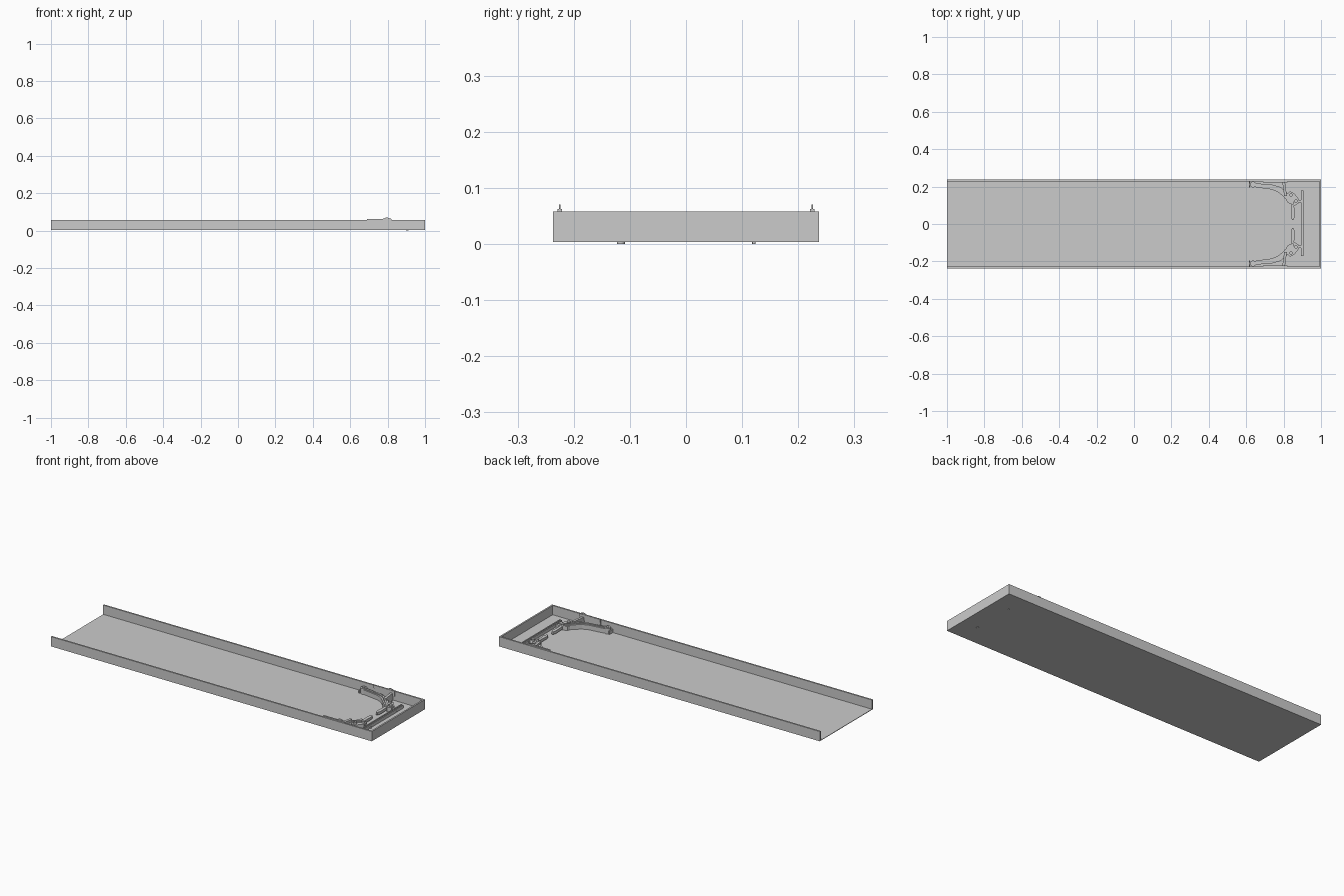
import bpy, bmesh, math
from mathutils import Vector

if "Cube" in bpy.data.objects:
    bpy.data.objects.remove(bpy.data.objects["Cube"])


def finish(name, bm, smooth=False):
    bmesh.ops.recalc_face_normals(bm, faces=bm.faces)
    me = bpy.data.meshes.new(name)
    bm.to_mesh(me)
    bm.free()
    ob = bpy.data.objects.new(name, me)
    bpy.context.collection.objects.link(ob)
    if smooth:
        bpy.context.view_layer.objects.active = ob
        ob.select_set(True)
        bpy.ops.object.shade_smooth_by_angle(angle=math.radians(35))
        ob.select_set(False)
    return ob


def prism(name, pts, axis_fn, a, b):
    """Extrude a 2D outline between a and b; axis_fn maps (u, v, w) to xyz."""
    bm = bmesh.new()
    face = bm.faces.new([bm.verts.new(axis_fn(u, v, a)) for u, v in pts])
    ext = bmesh.ops.extrude_face_region(bm, geom=[face])
    shift = Vector(axis_fn(0, 0, b)) - Vector(axis_fn(0, 0, a))
    bmesh.ops.translate(bm, vec=shift, verts=[e for e in ext["geom"] if isinstance(e, bmesh.types.BMVert)])
    return finish(name, bm)


def flat(u, v, w):
    return (u, v, w)


def upright(u, v, w):
    return (u, w, v)


def box(name, x0, x1, y0, y1, z0, z1):
    return prism(name, [(x0, y0), (x1, y0), (x1, y1), (x0, y1)], flat, z0, z1)


def cylinder(name, x, y, r, z0, z1, n=20):
    bm = bmesh.new()
    bmesh.ops.create_cone(bm, cap_ends=True, segments=n, radius1=r, radius2=r, depth=z1 - z0)
    bmesh.ops.translate(bm, vec=(x, y, (z0 + z1) / 2), verts=bm.verts)
    return finish(name, bm, True)


def strip(name, path, widths, z0, z1):
    """Flat link of varying width following a path."""
    left, right = [], []
    for i, p in enumerate(path):
        p0, p1 = path[max(i - 1, 0)], path[min(i + 1, len(path) - 1)]
        d = (Vector(p1) - Vector(p0)).normalized()
        n = Vector((-d.y, d.x)) * widths[i] / 2
        left.append(tuple(Vector(p) + n))
        right.append(tuple(Vector(p) - n))
    return prism(name, left + right[::-1], flat, z0, z1)


W, FLOOR, BASE, TOP, T = 0.237, 0.006, 0.003, 0.058, 0.009

# Channel: thin floor, U-shaped rim open at the left end
box("channel_floor", -1, 1, -W, W, BASE, FLOOR)
prism("channel_rim", [(-1, -W), (1, -W), (1, W), (-1, W), (-1, W - T), (1 - T, W - T),
                      (1 - T, -W + T), (-1, -W + T)], flat, BASE, TOP)

# Mirrored linkage arms
arm_path = [(0.636, 0.211), (0.69, 0.202), (0.74, 0.197), (0.775, 0.185), (0.80, 0.165), (0.82, 0.142), (0.848, 0.118)]
fin = [(0.69, 0.03), (0.69, 0.062), (0.775, 0.063), (0.79, 0.070), (0.80, 0.070), (0.82, 0.063), (0.82, 0.03)]
for side, s in (("back", 1), ("front", -1)):
    path = [(x, y * s) for x, y in arm_path]
    strip(side + "_arm", path, [0.024, 0.022, 0.026, 0.03, 0.03, 0.026, 0.026], FLOOR, 0.032)
    strip(side + "_arm_rib", path, [0.01] * 7, 0.03, 0.037)
    cylinder(side + "_pivot", 0.636, 0.211 * s, 0.016, FLOOR, 0.038)
    cylinder(side + "_pivot_pin", 0.636, 0.211 * s, 0.008, 0.036, 0.042)
    # Knuckle plate with bolts
    prism(side + "_knuckle", [(x, y * s) for x, y in [(0.805, 0.15), (0.835, 0.175), (0.855, 0.165), (0.88, 0.135),
                              (0.88, 0.11), (0.86, 0.098), (0.82, 0.115)]], flat, FLOOR, 0.029)
    for i, (x, y) in enumerate([(0.84, 0.155), (0.866, 0.122), (0.848, 0.112)]):
        cylinder(f"{side}_bolt_{i}", x, y * s, 0.009, 0.02, 0.038, 12)
    # Finger pointing to the centre
    prism(side + "_finger", [(x, y * s) for x, y in [(0.842, 0.105), (0.856, 0.105), (0.859, 0.04), (0.853, 0.022),
                             (0.845, 0.022), (0.839, 0.04)]], flat, 0.012, 0.027)
    # Short tie between knuckle and cross bar
    box(side + "_tie", 0.87, 0.90, 0.122 * s - 0.006, 0.122 * s + 0.006, FLOOR, 0.022)
    # Edge fin rising above the rim, and its slimmer base strip
    prism(side + "_edge_fin", fin, upright, 0.2235 * s, 0.2265 * s)
    box(side + "_edge_strip", 0.69, 0.82, 0.225 * s - 0.004, 0.225 * s + 0.004, 0.045, 0.062)
    strip(side + "_edge_bracket", [(0.81, 0.15 * s), (0.80, 0.228 * s)], [0.014, 0.014], FLOOR, 0.047)
    box(side + "_end_tab", 0.615, 0.62, 0.212 * s - 0.016, 0.212 * s + 0.016, FLOOR, 0.025)

# Cross bar with ridge
box("cross_bar", 0.892, 0.906, -0.17, 0.178, FLOOR, 0.024)
box("cross_bar_ridge", 0.896, 0.902, -0.165, 0.173, 0.024, 0.029)

# Pins just through the underside
cylinder("underside_pin_wide", 0.905, -0.116, 0.007, 0, 0.012, 12)
cylinder("underside_pin_small", 0.905, 0.121, 0.003, 0, 0.012, 12)
